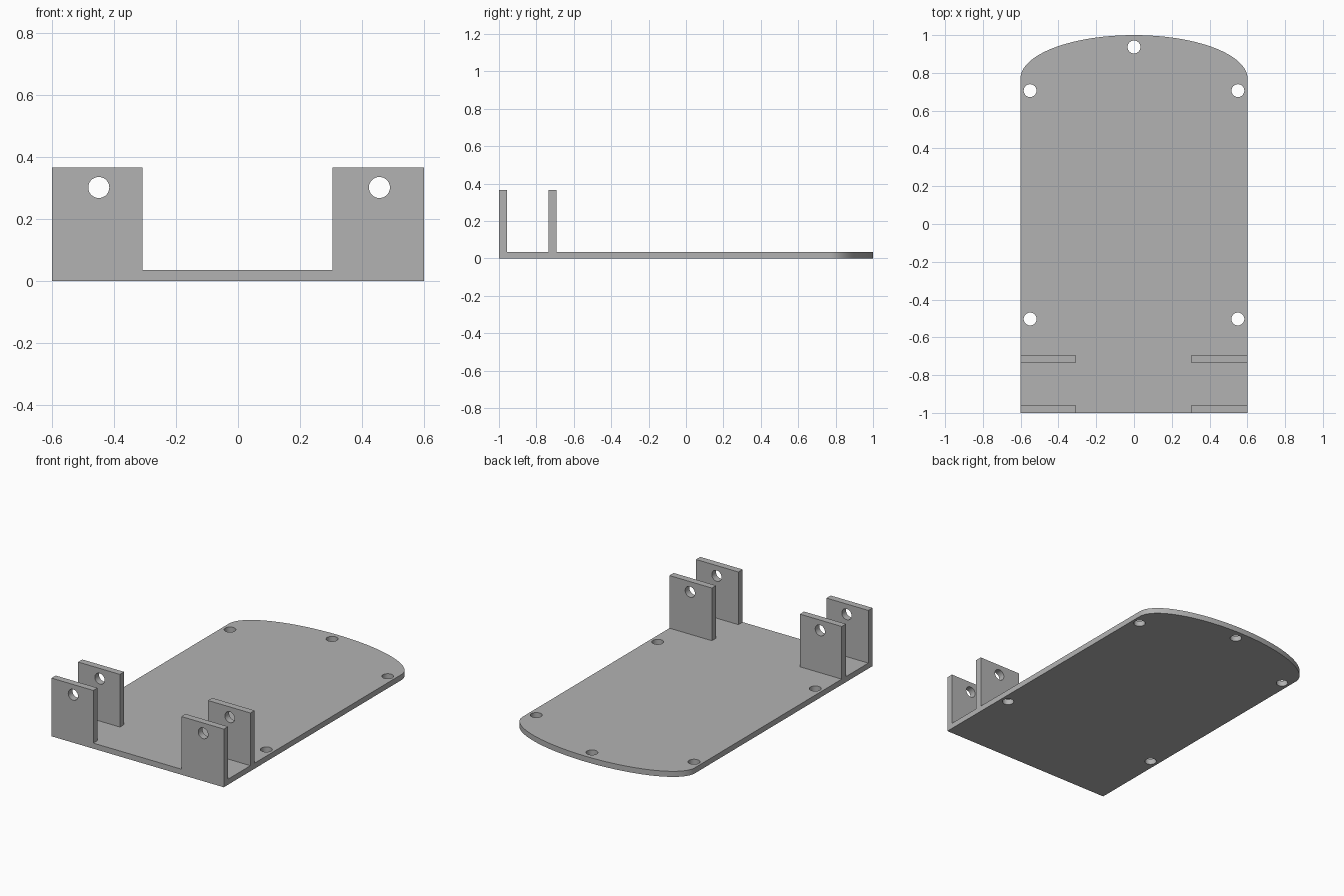
import bpy, bmesh
from math import cos, sin, pi

cube = bpy.data.objects.get("Cube")
if cube:
    bpy.data.objects.remove(cube, do_unlink=True)

HALF_W, THICK = 0.601, 0.035
TAB_TOP, TAB_THICK = 0.367, 0.042
HOLE_R = 0.034

grey = bpy.data.materials.new("light grey")
grey.use_nodes = True
grey.diffuse_color = (0.45, 0.45, 0.45, 1)
grey.node_tree.nodes["Principled BSDF"].inputs["Base Color"].default_value = grey.diffuse_color


def arc(cx, cy, rx, ry, start, end, steps):
    """Points along an elliptical arc."""
    angles = [start + (end - start) * i / steps for i in range(steps + 1)]
    return [(cx + rx * cos(a), cy + ry * sin(a)) for a in angles]


def panel(name, outline, holes, thickness, location, upright=False):
    """Flat outline with round holes, extruded to a solid panel."""
    curve = bpy.data.curves.new(name, "CURVE")
    curve.dimensions, curve.fill_mode = "2D", "BOTH"
    curve.extrude = thickness / 2
    loops = [outline] + [arc(x, y, HOLE_R, HOLE_R, 0, 2 * pi, 48)[:-1] for x, y in holes]
    for loop in loops:
        spline = curve.splines.new("POLY")
        spline.points.add(len(loop) - 1)
        for point, (x, y) in zip(spline.points, loop):
            point.co = (x, y, 0, 1)
        spline.use_cyclic_u = True
    obj = bpy.data.objects.new(name, curve)
    obj.location = location
    if upright:
        obj.rotation_euler.x = pi / 2
    bpy.context.collection.objects.link(obj)
    bpy.ops.object.select_all(action="DESELECT")
    obj.select_set(True)
    bpy.context.view_layer.objects.active = obj
    bpy.ops.object.convert(target="MESH")
    obj = bpy.context.object

    # Weld the caps to the walls
    bm = bmesh.new()
    bm.from_mesh(obj.data)
    bmesh.ops.remove_doubles(bm, verts=bm.verts, dist=0.0001)
    bmesh.ops.recalc_face_normals(bm, faces=bm.faces)
    bm.to_mesh(obj.data)
    bm.free()
    obj.data.materials.clear()
    obj.data.materials.append(grey)
    bpy.ops.object.shade_smooth_by_angle(angle=pi / 6)
    return obj


# Base plate with a rounded back end and five screw holes
plate_outline = [(-HALF_W, -1), (HALF_W, -1)] + arc(0, 0.77, HALF_W, 0.23, 0, pi, 64)
screw_holes = [(0, 0.937)] + [(s * 0.55, y) for s in (-1, 1) for y in (0.706, -0.503)]
panel("base_plate", plate_outline, screw_holes, THICK, (0, 0, THICK / 2))

# Two pairs of upright pin brackets
for side, inner, outer, hole_x in (("right", -0.309, -HALF_W, -0.45),
                                   ("left", 0.305, HALF_W, 0.457)):
    tab = [(inner, THICK), (outer, THICK), (outer, TAB_TOP), (inner, TAB_TOP)]
    for place, y in (("front", -1 + TAB_THICK / 2), ("rear", -0.714)):
        panel(f"{side}_{place}_bracket", tab, [(hole_x, 0.302)], TAB_THICK,
              (0, y, 0), upright=True)
